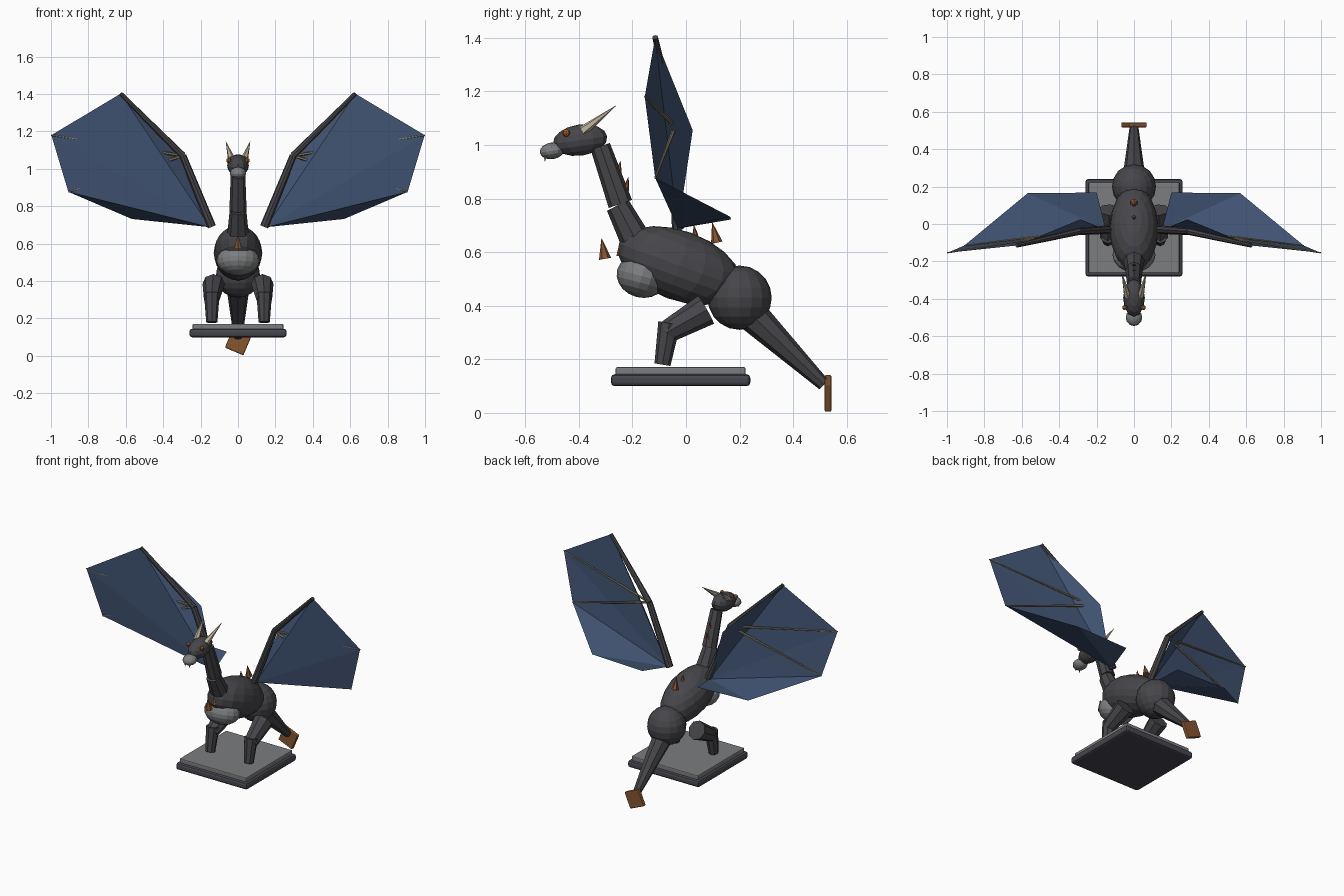
import bpy, bmesh, math
from mathutils import Vector, Matrix

if "Cube" in bpy.data.objects:
    bpy.data.objects.remove(bpy.data.objects["Cube"])


def material(name, rgb):
    m = bpy.data.materials.new(name)
    m.diffuse_color = (*rgb, 1)
    m.use_nodes = True
    m.node_tree.nodes["Principled BSDF"].inputs["Base Color"].default_value = m.diffuse_color
    return m


HIDE = material("dark_hide", (0.062, 0.060, 0.068))
SLATE = material("dark_slate", (0.062, 0.062, 0.080))
PALE = material("pale_grey", (0.20, 0.205, 0.21))
WEB = material("blue_membrane", (0.054, 0.090, 0.175))
RUST = material("rust_brown", (0.24, 0.090, 0.030))
AMBER = material("amber", (0.36, 0.10, 0.015))
HORN = material("horn", (0.50, 0.44, 0.32))
BONE = material("wing_bone", (0.27, 0.23, 0.14))


def finish(name, bm, mat):
    bmesh.ops.recalc_face_normals(bm, faces=bm.faces[:])
    me = bpy.data.meshes.new(name)
    bm.to_mesh(me)
    bm.free()
    me.materials.append(mat)
    ob = bpy.data.objects.new(name, me)
    bpy.context.collection.objects.link(ob)
    return ob


def ball(name, centre, radii, mat, tilt=0, seg=16, rings=10):
    """Faceted ellipsoid, tilted in degrees about x."""
    bm = bmesh.new()
    bmesh.ops.create_uvsphere(bm, u_segments=seg, v_segments=rings, radius=1)
    bm.transform(Matrix.Translation(centre) @ Matrix.Rotation(math.radians(tilt), 4, 'X')
                 @ Matrix.Diagonal((*radii, 1)))
    return finish(name, bm, mat)


def limb(name, a, b, r1, r2, mat, sides=8):
    """Tapered cylinder or cone from a to b."""
    a, b = Vector(a), Vector(b)
    bm = bmesh.new()
    bmesh.ops.create_cone(bm, cap_ends=True, segments=sides, radius1=r1, radius2=r2,
                          depth=(b - a).length)
    turn = (b - a).to_track_quat('Z', 'Y').to_matrix().to_4x4()
    bm.transform(Matrix.Translation((a + b) / 2) @ turn)
    return finish(name, bm, mat)


def slab(name, centre, size, mat, bevel):
    bm = bmesh.new()
    bmesh.ops.create_cube(bm, size=1)
    bm.transform(Matrix.Translation(centre) @ Matrix.Diagonal((*size, 1)))
    ob = finish(name, bm, mat)
    mod = ob.modifiers.new("bevel", 'BEVEL')
    mod.width, mod.segments = bevel, 2
    return ob


# Stand
slab("stand_lower", (0, -0.02, 0.122), (0.52, 0.52, 0.045), SLATE, 0.014)
slab("stand_upper", (0, -0.02, 0.155), (0.485, 0.485, 0.032), PALE, 0.006)

# Torso
ball("body", (0, -0.025, 0.55), (0.13, 0.24, 0.13), HIDE, -20)
ball("chest", (0, -0.165, 0.51), (0.115, 0.095, 0.08), PALE, -15)
ball("hips", (0, 0.20, 0.43), (0.118, 0.12, 0.12), HIDE)

# Neck and head
limb("neck_lower", (0, -0.165, 0.60), (0, -0.255, 0.775), 0.062, 0.045, HIDE)
limb("neck_upper", (0, -0.245, 0.78), (0, -0.32, 0.995), 0.046, 0.038, HIDE)
ball("head", (0, -0.395, 1.018), (0.058, 0.102, 0.058), HIDE, 8, 12, 8)
ball("snout", (0, -0.50, 0.978), (0.044, 0.046, 0.031), PALE, 8, 12, 8)

# Tail with a square end plate
limb("tail", (0, 0.23, 0.38), (0, 0.515, 0.105), 0.064, 0.024, HIDE)
bm = bmesh.new()
bmesh.ops.create_cone(bm, cap_ends=True, segments=4, radius1=0.076, radius2=0.076, depth=0.026)
bm.transform(Matrix.Translation((0, 0.53, 0.073)) @ Matrix.Rotation(math.pi / 2, 4, 'X')
             @ Matrix.Rotation(math.radians(22), 4, 'Z'))
plate = finish("tail_plate", bm, RUST)
mod = plate.modifiers.new("bevel", 'BEVEL')
mod.width, mod.segments = 0.006, 2

# Spikes along the chest, neck and back: y, z of base and tip, radius
SPIKES = [(-0.302, 0.575, -0.315, 0.65, 0.023), (-0.245, 0.585, -0.245, 0.645, 0.015),
          (-0.225, 0.83, -0.215, 0.88, 0.013), (-0.25, 0.90, -0.245, 0.94, 0.010),
          (0.035, 0.66, 0.03, 0.70, 0.012), (0.115, 0.635, 0.098, 0.71, 0.022)]
for i, (y, z, y2, z2, r) in enumerate(SPIKES):
    limb(f"spike_{i + 1}", (0, y, z), (0, y2, z2), r, 0.001, RUST, 6)

# Paired parts
for side, s in (("right", 1), ("left", -1)):
    def p(x, y, z):
        return Vector((s * x, y, z))

    # Face details
    limb(f"horn_{side}", p(0.035, -0.385, 1.052), p(0.065, -0.262, 1.146), 0.02, 0.001, HORN, 6)
    ball(f"eye_{side}", p(0.05, -0.447, 1.045), (0.013, 0.014, 0.014), AMBER, 0, 8, 6)
    limb(f"fang_{side}", p(0.016, -0.525, 0.962), p(0.016, -0.527, 0.938), 0.006, 0.001, HORN, 6)

    # Legs
    limb(f"leg_upper_{side}", p(0.13, 0.075, 0.385), p(0.14, -0.075, 0.30), 0.06, 0.042, HIDE)
    limb(f"leg_lower_{side}", p(0.14, -0.062, 0.335), p(0.14, -0.088, 0.18), 0.042, 0.03, HIDE)

    # Wing arm and finger bones
    elbow, tip = p(0.295, -0.04, 1.07), p(0.627, -0.115, 1.402)
    limb(f"wing_arm_{side}", p(0.14, -0.03, 0.69), elbow, 0.023, 0.019, HIDE)
    limb(f"wing_forearm_{side}", elbow, tip, 0.019, 0.011, HIDE)
    upper, lower = p(0.998, -0.154, 1.18), p(0.907, -0.115, 0.877)
    limb(f"wing_finger_upper_{side}", elbow, upper, 0.008, 0.004, BONE, 6)
    limb(f"wing_finger_lower_{side}", elbow, lower, 0.008, 0.004, BONE, 6)

    # Membrane: a fan folded out from the wing root
    bm = bmesh.new()
    root = bm.verts.new(p(0.15, -0.03, 0.688))
    rim = [bm.verts.new(v) for v in (p(0.285, 0.025, 1.055), tip, upper, lower,
                                     p(0.568, 0.165, 0.732), p(0.20, 0.168, 0.722))]
    for a, b in zip(rim, rim[1:]):
        bm.faces.new((root, a, b))
    finish(f"wing_membrane_{side}", bm, WEB)
